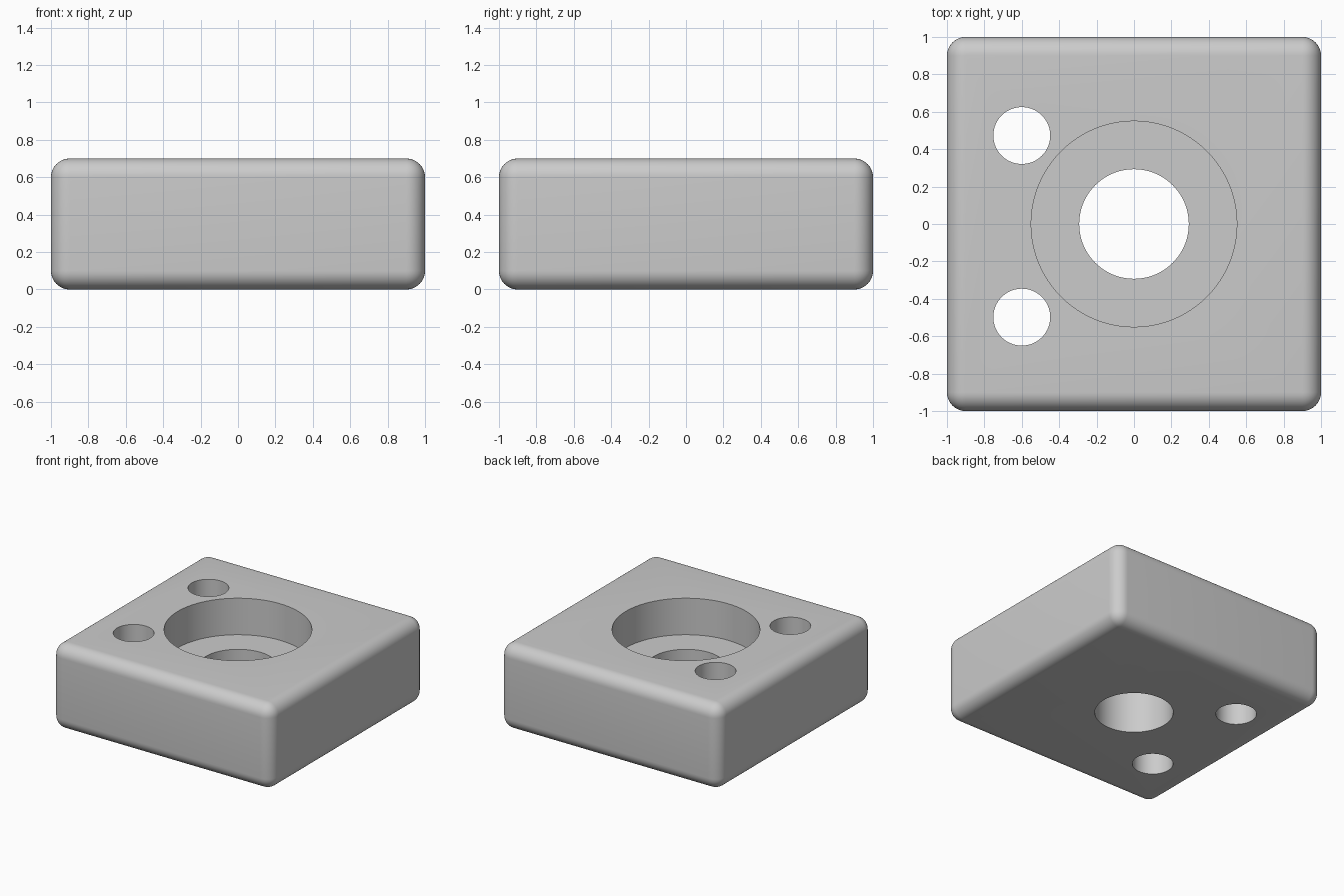
import bpy

old = bpy.data.objects.get("Cube")
if old:
    bpy.data.objects.remove(old, do_unlink=True)

SIZE, HEIGHT, ROUND = 2.0, 0.7, 0.1
FLOOR = 0.4

grey = bpy.data.materials.new("light grey")
grey.use_nodes = True
colour = (0.6, 0.6, 0.6, 1)
grey.diffuse_color = colour
grey.node_tree.nodes["Principled BSDF"].inputs["Base Color"].default_value = colour


def apply_modifier(obj, modifier):
    bpy.context.view_layer.objects.active = obj
    bpy.ops.object.modifier_apply(modifier=modifier.name)


def drill(obj, x, y, radius, bottom):
    """Cut a round hole from above the block down to the given height."""
    top = HEIGHT + 0.2
    bpy.ops.mesh.primitive_cylinder_add(
        vertices=96, radius=radius, depth=top - bottom,
        location=(x, y, (top + bottom) / 2))
    cutter = bpy.context.object
    cutter.name = "hole_cutter"
    cutter.hide_render = True
    cut = obj.modifiers.new("hole", 'BOOLEAN')
    cut.operation = 'DIFFERENCE'
    cut.solver = 'EXACT'
    cut.object = cutter
    apply_modifier(obj, cut)
    bpy.data.objects.remove(cutter, do_unlink=True)


# Block with rounded edges
bpy.ops.mesh.primitive_cube_add(size=1, location=(0, 0, HEIGHT / 2))
block = bpy.context.object
block.name = "drilled_block"
block.scale = (SIZE, SIZE, HEIGHT)
bpy.ops.object.transform_apply(location=True, rotation=False, scale=True)
block.data.materials.append(grey)
bevel = block.modifiers.new("rounded_edges", 'BEVEL')
bevel.width = ROUND
bevel.segments = 10
apply_modifier(block, bevel)

# Counterbore, centre bore and the two side holes
drill(block, 0, 0, 0.55, FLOOR)
drill(block, 0, 0, 0.293, -0.2)
for y in (0.473, -0.498):
    drill(block, -0.6, y, 0.152, -0.2)

# Smooth fillets and bores, sharp rims
bpy.ops.object.select_all(action='DESELECT')
block.select_set(True)
bpy.context.view_layer.objects.active = block
bpy.ops.object.shade_smooth_by_angle(angle=0.6)
